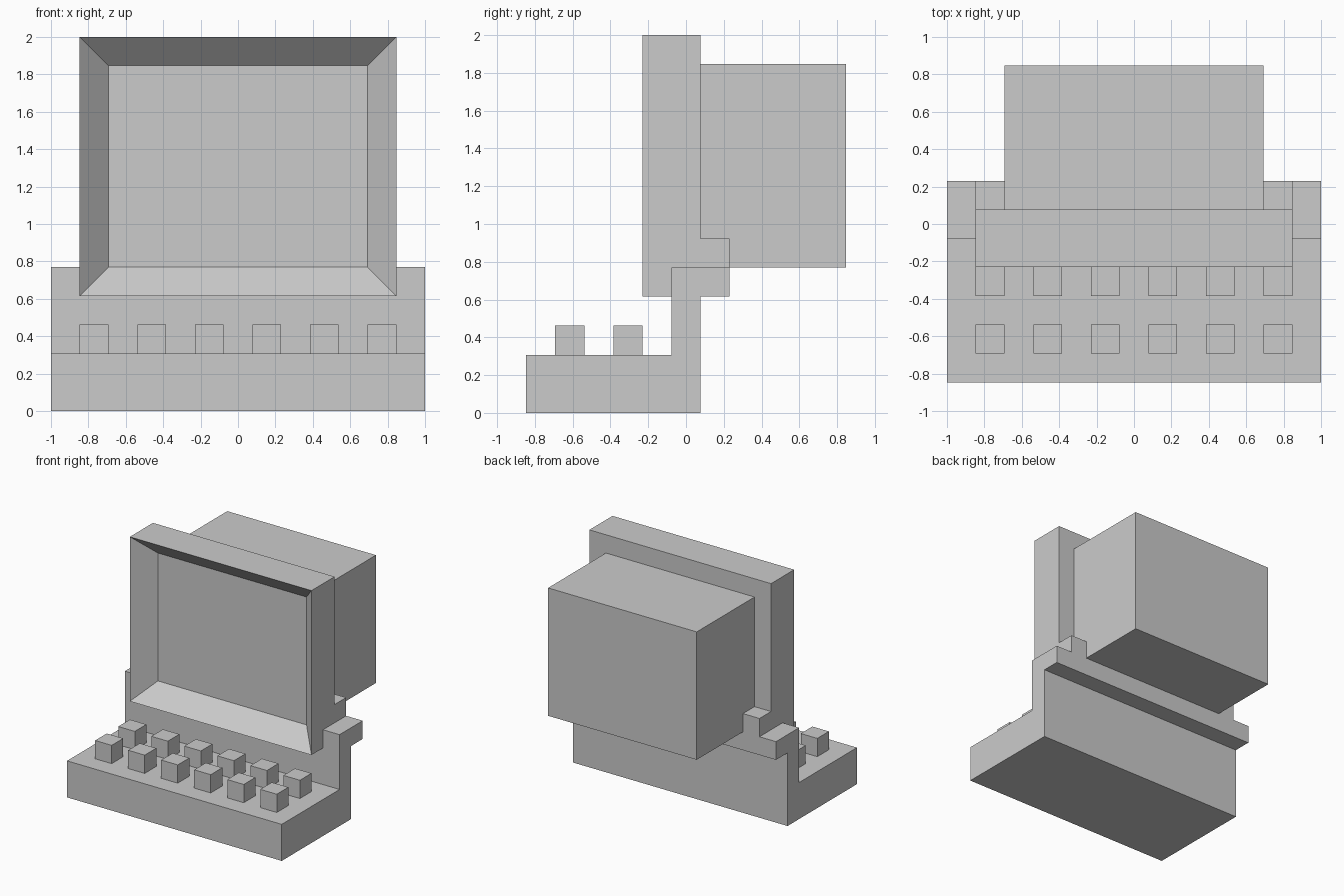
import bpy, bmesh
from mathutils import Vector

if "Cube" in bpy.data.objects:
    bpy.data.objects.remove(bpy.data.objects["Cube"])

U = 1 / 13  # the model sits on a regular grid of this size


def finish(name, bm):
    bmesh.ops.recalc_face_normals(bm, faces=bm.faces)
    mesh = bpy.data.meshes.new(name)
    bm.to_mesh(mesh)
    bm.free()
    obj = bpy.data.objects.new(name, mesh)
    bpy.context.collection.objects.link(obj)
    return obj


def box_bm(x, y, z):
    """Box from (min, max) ranges in grid units."""
    bm = bmesh.new()
    bmesh.ops.create_cube(bm, size=1)
    for v in bm.verts:
        v.co = Vector([(r[0] if c < 0 else r[1]) * U for c, r in zip(v.co, (x, y, z))])
    return bm


# Case: side profile (y, z) of keyboard deck, rear wall and rear ledge
profile = [(-11, 0), (1, 0), (1, 8), (3, 8), (3, 10), (-1, 10), (-1, 4), (-11, 4)]
bm = bmesh.new()
face = bm.faces.new([bm.verts.new((-13 * U, y * U, z * U)) for y, z in profile])
ext = bmesh.ops.extrude_face_region(bm, geom=[face])
bmesh.ops.translate(bm, vec=(26 * U, 0, 0),
                    verts=[g for g in ext["geom"] if isinstance(g, bmesh.types.BMVert)])
finish("keyboard_case", bm)

# Monitor frame with recessed screen
bm = box_bm((-11, 11), (-3, 1), (8, 26))
bm.normal_update()
front = min(bm.faces, key=lambda f: f.calc_center_median().y)
bmesh.ops.inset_individual(bm, faces=[front], thickness=2 * U, use_even_offset=True)
bmesh.ops.translate(bm, verts=front.verts, vec=(0, 2 * U, 0))
finish("monitor_frame", bm)

# Monitor rear housing
finish("monitor_housing", box_bm((-9, 9), (1, 11), (10, 24)))

# Brackets either side of the housing
for side, x in (("left", (-11, -9)), ("right", (9, 11))):
    finish("bracket_" + side, box_bm(x, (1, 3), (10, 12)))

# Two rows of six keys
for row, y in enumerate((-9, -5)):
    for col in range(6):
        x = -11 + 4 * col
        finish(f"key_{row + 1}_{col + 1}", box_bm((x, x + 2), (y, y + 2), (4, 6)))
